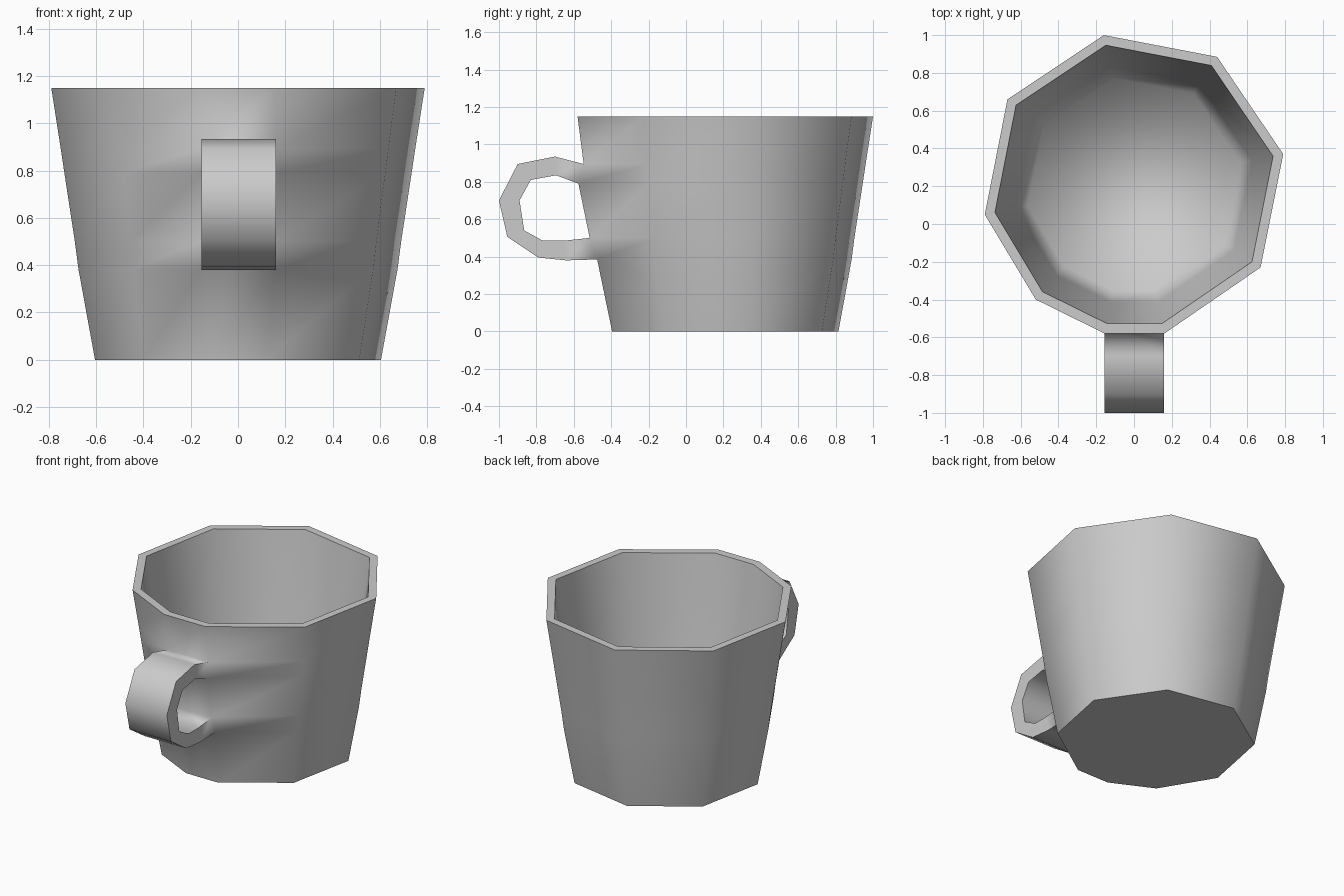
import bpy, bmesh
from mathutils import Vector

if "Cube" in bpy.data.objects:
    bpy.data.objects.remove(bpy.data.objects["Cube"])

bm = bmesh.new()
CY = 0.21  # centre of the cup in y

# Rim outline: an octagon with its front corner split for the handle strip
rim = [(0.16, -0.58), (0.67, -0.23), (0.79, 0.37), (0.44, 0.885), (-0.16, 1.0),
       (-0.67, 0.66), (-0.79, 0.05), (-0.52, -0.40), (-0.155, -0.58)]
N = len(rim)


def ring(scale, z, front_y=None):
    """Scaled rim outline; the two front corners may be pinned to front_y."""
    verts = []
    for i, (x, y) in enumerate(rim):
        p = Vector((x * scale, CY + (y - CY) * scale, z))
        if front_y is not None and i in (0, N - 1):
            p.x, p.y = x, front_y
        verts.append(bm.verts.new(p))
    return verts


def bridge(a, b, skip_front=False):
    for i in range(N - 1 if skip_front else N):
        j = (i + 1) % N
        bm.faces.new((a[i], a[j], b[j], b[i]))


def sharpen(loop, closed=True):
    for i in range(len(loop) if closed else len(loop) - 1):
        e = bm.edges.get((loop[i], loop[(i + 1) % len(loop)]))
        if e:
            e.smooth = False


# Outer wall, open where the handle joins
outer = [ring(0.766, 0), ring(0.855, 0.385, -0.475), ring(0.874, 0.50, -0.515),
         ring(0.93, 0.79, -0.575), ring(0.95, 0.895, -0.547), ring(1.0, 1.15)]
for k in range(5):
    bridge(outer[k], outer[k + 1], skip_front=k in (1, 3))
bm.faces.new(outer[0])

# Rim, inner wall and floor
inner_top, inner_mid, floor = ring(0.932, 1.15), ring(0.79, 0.385), ring(0.713, 0.06)
bridge(outer[5], inner_top)
bridge(inner_top, inner_mid)
bridge(inner_mid, floor)
bm.faces.new(floor)

# Handle: outer and inner side profiles (y, z), from the upper to the lower joint
out_p = [(-0.70, 0.935), (-0.90, 0.895), (-1.0, 0.70), (-0.955, 0.505), (-0.79, 0.395), (-0.64, 0.38)]
in_p = [(-0.695, 0.835), (-0.83, 0.81), (-0.89, 0.70), (-0.865, 0.54), (-0.765, 0.485), (-0.655, 0.485)]


def handle_line(profile, x, start, end):
    return [start] + [bm.verts.new((x, y, z)) for y, z in profile] + [end]


lines = []
for x, c in ((0.16, 0), (-0.155, N - 1)):
    lines.append((handle_line(out_p, x, outer[4][c], outer[1][c]),
                  handle_line(in_p, x, outer[3][c], outer[2][c])))
(ro, ri), (lo, li) = lines
for a, b in ((ro, ri), (ri, li), (li, lo), (lo, ro)):
    for k in range(len(a) - 1):
        bm.faces.new((a[k], a[k + 1], b[k + 1], b[k]))

# Smooth faces with sharp rim, foot and handle edges
bmesh.ops.recalc_face_normals(bm, faces=bm.faces[:])
for f in bm.faces:
    f.smooth = True
for loop in (outer[0], outer[5], inner_top):
    sharpen(loop)
for loop in (ro, ri, lo, li):
    sharpen(loop, closed=False)

mesh = bpy.data.meshes.new("mug")
bm.to_mesh(mesh)
bm.free()
bpy.context.collection.objects.link(bpy.data.objects.new("mug", mesh))
